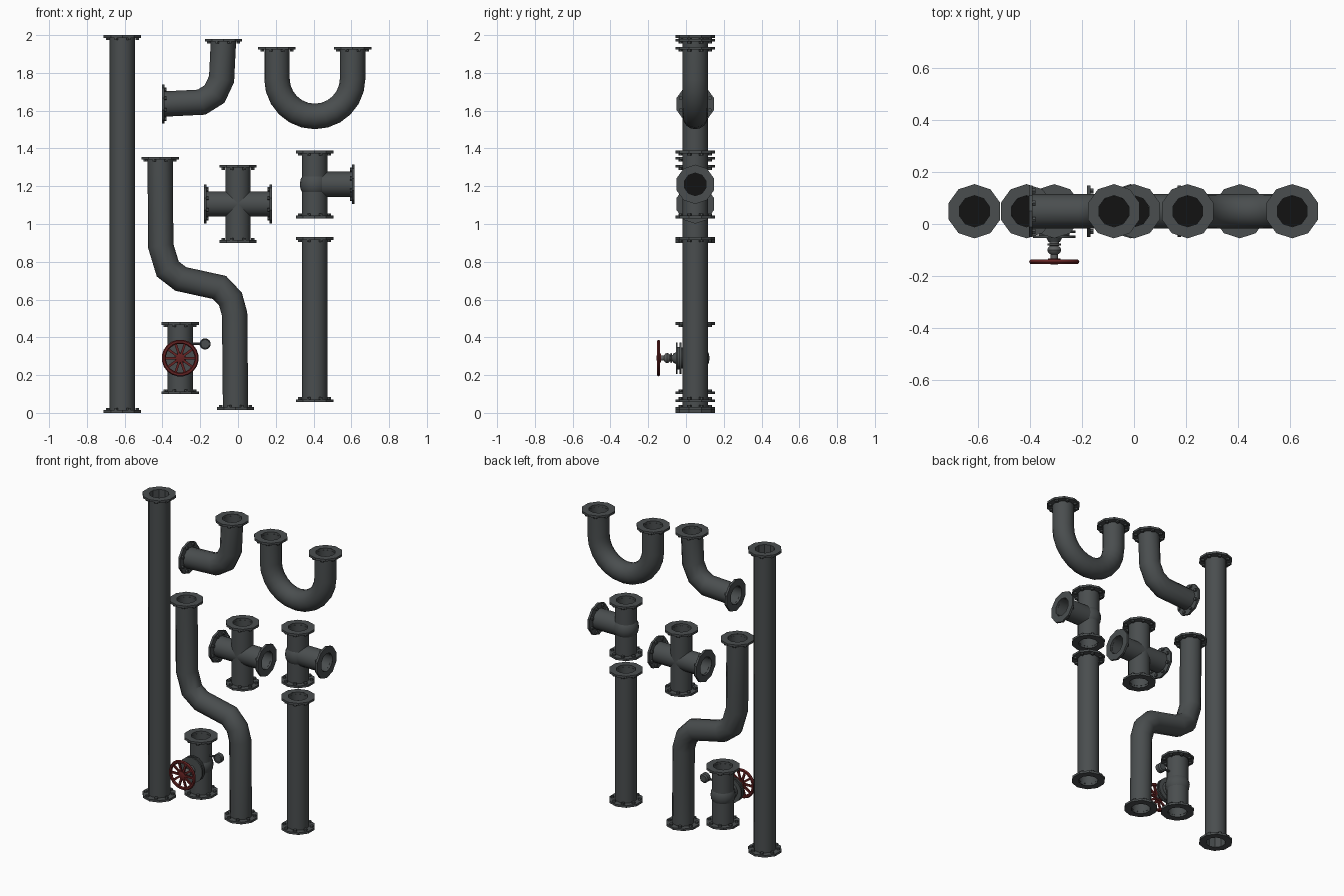
import bpy, bmesh, math
from mathutils import Vector, Matrix

if "Cube" in bpy.data.objects:
    bpy.data.objects.remove(bpy.data.objects["Cube"])

YC = 0.049          # depth of the pipe plane
R, FR, BORE = 0.067, 0.104, 0.06
UP, DOWN = Vector((0, 0, 1)), Vector((0, 0, -1))
LEFT, RIGHT, FRONT = Vector((-1, 0, 0)), Vector((1, 0, 0)), Vector((0, -1, 0))


def material(name, col):
    m = bpy.data.materials.new(name)
    m.diffuse_color = (*col, 1)
    m.use_nodes = True
    m.node_tree.nodes["Principled BSDF"].inputs["Base Color"].default_value = m.diffuse_color
    return m


IRON = material("dark iron", (0.068, 0.076, 0.078))
BLACK = material("bore black", (0.006, 0.006, 0.006))
RED = material("wheel red", (0.13, 0.016, 0.016))
STEEL = material("stem steel", (0.11, 0.115, 0.115))


def P(x, z, y=YC):
    return Vector((x, y, z))


def revolve(bm, origin, axis, prof, n, closed=False, dark=()):
    """Spin (radius, distance along axis) points around an axis."""
    q = axis.to_track_quat('Z', 'Y')
    rings = []
    for r, t in prof:
        if r == 0:
            rings.append([bm.verts.new(origin + q @ Vector((0, 0, t)))] * n)
        else:
            rings.append([bm.verts.new(origin + q @ Vector((
                r * math.cos(2 * math.pi * (i + .5) / n),
                r * math.sin(2 * math.pi * (i + .5) / n), t))) for i in range(n)])
    pairs = list(zip(rings, rings[1:])) + ([(rings[-1], rings[0])] if closed else [])
    for k, (a, b) in enumerate(pairs):
        for i in range(n):
            j = (i + 1) % n
            vs = list(dict.fromkeys((a[i], a[j], b[j], b[i])))
            f = bm.faces.new(vs)
            f.material_index = 1 if k in dark else 0


def tube(bm, pts, n=14):
    """Sweep a mitred round section along a path in the x-z plane."""
    rings, Y = [], Vector((0, 1, 0))
    for i, p in enumerate(pts):
        a = (p - pts[i - 1]).normalized() if i else (pts[1] - p).normalized()
        b = (pts[i + 1] - p).normalized() if i < len(pts) - 1 else a
        t = (a + b).normalized()
        side = t.cross(Y) / max(t.dot(a), 0.5)
        rings.append([bm.verts.new(p + R * (Y * math.cos(2 * math.pi * k / n)
                      + side * math.sin(2 * math.pi * k / n))) for k in range(n)])
    for a, b in zip(rings, rings[1:]):
        for i in range(n):
            j = (i + 1) % n
            bm.faces.new((a[i], a[j], b[j], b[i]))


def flange(bm, pos, d, n=10, bore_n=12):
    """End plate with a blind bore and eight bolt heads behind it."""
    revolve(bm, pos, d, [(0, -0.1), (BORE, -0.1), (BORE, 0)], bore_n, dark=(0,))
    # face ring joins the bore to the plate
    revolve(bm, pos, d, [(BORE, 0), (FR, 0), (FR, -0.014), (0.06, -0.014)], n)
    q = d.to_track_quat('Z', 'Y')
    for k in range(8):
        a = 2 * math.pi * (k + .5) / 8
        o = pos + q @ Vector((0.084 * math.cos(a), 0.084 * math.sin(a), 0))
        revolve(bm, o, d, [(0.011, -0.013), (0.011, -0.025), (0, -0.025)], 6)


def finish(name, bm, mats, angle=34):
    bmesh.ops.recalc_face_normals(bm, faces=bm.faces)
    for f in bm.faces:
        f.smooth = True
    for e in bm.edges:
        e.smooth = len(e.link_faces) == 2 and e.calc_face_angle(0) < math.radians(angle)
    me = bpy.data.meshes.new(name)
    bm.to_mesh(me)
    bm.free()
    for m in mats:
        me.materials.append(m)
    bpy.context.collection.objects.link(bpy.data.objects.new(name, me))


def fitting(name, paths, ends, n=14, fn=10, bore_n=12, extra=None):
    bm = bmesh.new()
    for p in paths:
        tube(bm, [P(*c) for c in p], n)
    for x, z, d in ends:
        flange(bm, P(x, z), d, fn, bore_n)
    if extra:
        extra(bm)
    finish(name, bm, (IRON, BLACK))


# straight pipes
fitting("long_pipe", [[(-.612, .01), (-.612, 1.99)]],
        [(-.612, 2, UP), (-.612, 0, DOWN)], n=12, bore_n=10)
fitting("short_pipe", [[(.406, .07), (.406, .92)]],
        [(.406, .93, UP), (.406, .058, DOWN)], n=12)

# elbow
fitting("elbow_pipe", [[(-.395, 1.635), (-.193, 1.645), (-.124, 1.688),
                        (-.087, 1.767), (-.077, 1.97)]],
        [(-.403, 1.635, LEFT), (-.077, 1.98, UP)], n=12)

# U bend
arc = [(.4065 - .2005 * math.cos(math.pi * k / 12), 1.77 - .2005 * math.sin(math.pi * k / 12))
       for k in range(13)]
fitting("u_bend_pipe", [[(.206, 1.93)] + arc + [(.607, 1.93)]],
        [(.206, 1.938, UP), (.607, 1.938, UP)], n=16, bore_n=16)

# S shaped offset pipe
fitting("offset_pipe", [[(-.412, 1.345), (-.409, .884), (-.372, .762), (-.303, .709),
                         (-.098, .664), (-.04, .603), (-.018, .524), (-.013, .025)]],
        [(-.412, 1.355, UP), (-.013, .016, DOWN)], n=12)

# cross
fitting("cross_fitting", [[(0, .91), (0, 1.3)], [(-.17, 1.106), (.17, 1.106)]],
        [(0, 1.312, UP), (0, .9, DOWN), (-.18, 1.106, LEFT), (.18, 1.106, RIGHT)],
        n=16, bore_n=16)


# tee with swollen centre
def bulge(x, z, r):
    def add(bm):
        bmesh.ops.create_uvsphere(bm, u_segments=16, v_segments=10, radius=r,
                                  matrix=Matrix.Translation(P(x, z)))
    return add


fitting("tee_fitting", [[(.406, 1.04), (.406, 1.38)], [(.406, 1.21), (.605, 1.21)]],
        [(.406, 1.388, UP), (.406, 1.03, DOWN), (.617, 1.21, RIGHT)],
        n=16, bore_n=16, extra=bulge(.406, 1.21, .079))


# valve body with front bonnet plates
VX, VZ = -.306, .29


def bonnet(bm):
    bulge(VX, VZ, .076)(bm)
    revolve(bm, P(VX, VZ, 0), FRONT,
            [(.055, -.04), (.055, .024), (.083, .024), (.083, .034), (.06, .034), (.06, .044),
             (.083, .044), (.083, .054), (.03, .054), (.022, .07), (0, .07)], 14)


fitting("valve_body", [[(VX, .11), (VX, .47)]],
        [(VX, .48, UP), (VX, .1, DOWN)], n=16, bore_n=16, extra=bonnet)

# valve stem with ball joint
bm = bmesh.new()
revolve(bm, P(VX, VZ, 0), FRONT,
        [(.018, .05), (.018, .074), (.027, .076), (.027, .082), (.016, .084), (.024, .09),
         (.028, .1), (.024, .11), (.014, .117), (.014, .14), (0, .14)], 12)
finish("valve_stem", bm, (STEEL,))

# red handwheel: rim, hub and ten spokes
bm = bmesh.new()
rim = [(.087 + .011 * math.cos(math.pi * k / 3), .145 + .01 * math.sin(math.pi * k / 3))
       for k in range(6)]
revolve(bm, P(VX, VZ, 0), FRONT, rim, 20, closed=True)
revolve(bm, P(VX, VZ, 0), FRONT, [(0, .133), (.024, .133), (.024, .152), (.013, .155), (0, .155)], 12)
for k in range(10):
    m = (Matrix.Translation(P(VX, VZ, -.144)) @ Matrix.Rotation(2 * math.pi * k / 10, 4, 'Y')
         @ Matrix.Translation((.052, 0, 0)) @ Matrix.Diagonal((.068, .01, .013, 1)))
    bmesh.ops.create_cube(bm, size=1, matrix=m)
finish("handwheel", bm, (RED,))

# pressure gauge on a thin arm
bm = bmesh.new()
revolve(bm, P(-.25, .365), RIGHT, [(.007, -.02), (.007, .06)], 8)
revolve(bm, P(-.174, .365), FRONT, [(0, -.02), (.022, -.02), (.03, -.012), (.03, .015),
                                    (.025, .018), (.023, .012), (0, .012)], 14)
finish("gauge", bm, (IRON,))
